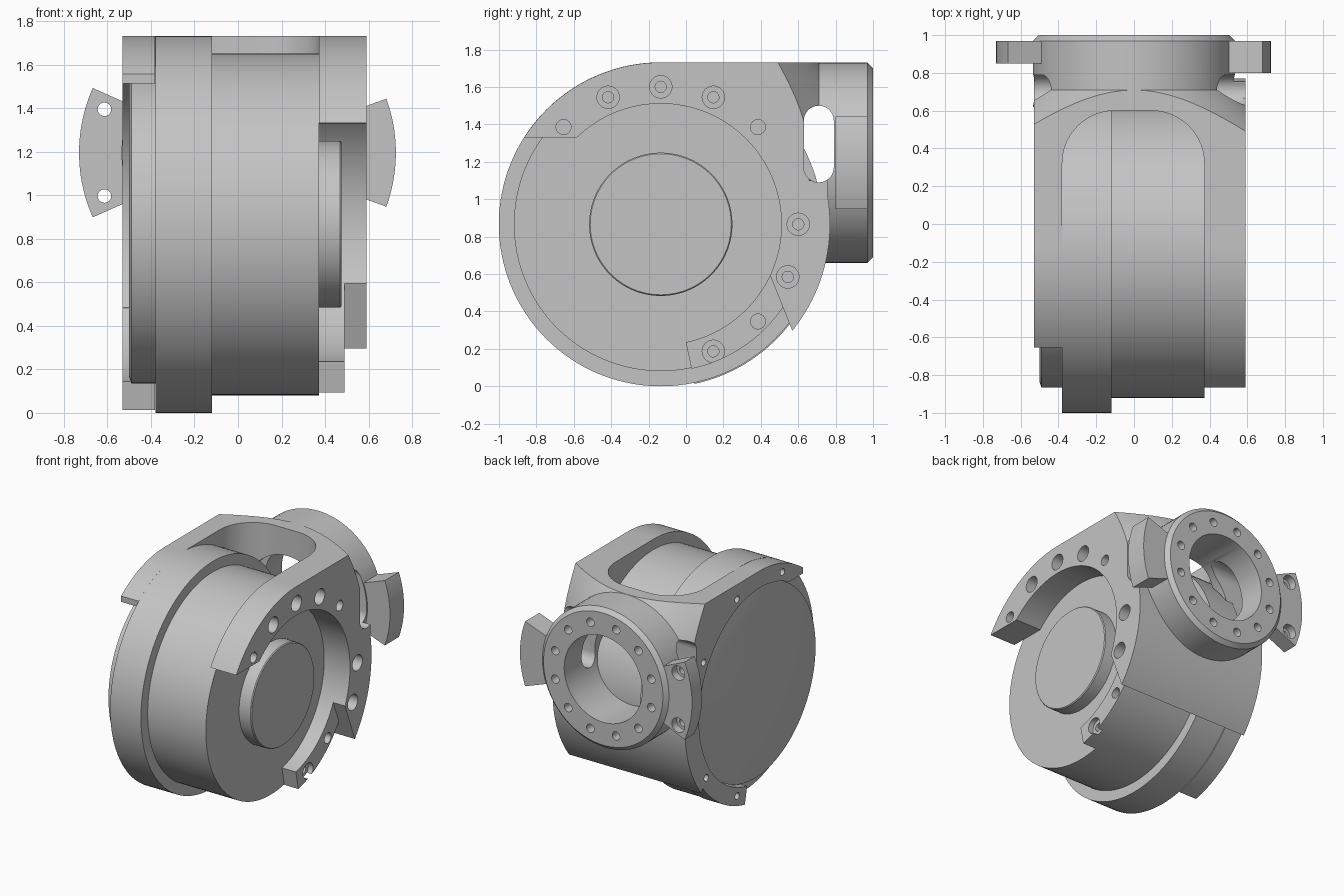
import bpy, bmesh, math
from mathutils import Vector

if "Cube" in bpy.data.objects:
    bpy.data.objects.remove(bpy.data.objects["Cube"], do_unlink=True)

grey = bpy.data.materials.new("machined grey")
grey.use_nodes = True
grey.diffuse_color = (0.55, 0.55, 0.55, 1)
grey.node_tree.nodes["Principled BSDF"].inputs["Base Color"].default_value = (0.55, 0.55, 0.55, 1)

CY, CZ = -0.135, 0.866      # drum axis, along x
RZ = 1.195                  # mount ring axis height, along y


def arc(cx, cy, r, a0, a1, n=48):
    return [(cx + r * math.cos(math.radians(a0 + (a1 - a0) * i / n)),
             cy + r * math.sin(math.radians(a0 + (a1 - a0) * i / n))) for i in range(n + 1)]


def disc(cx, cy, r, n=96):
    return arc(cx, cy, r, 0, 360, n)[:-1]


def sector(cx, cy, r0, r1, a0, a1):
    return arc(cx, cy, r1, a0, a1, 24) + arc(cx, cy, r0, a1, a0, 24)


def rect(a0, b0, a1, b1):
    return [(a0, b0), (a1, b0), (a1, b1), (a0, b1)]


def place(axis, p, t):
    a, b = p
    return {"x": (t, a, b), "y": (a, t, b), "z": (a, b, t)}[axis]


def solid(name, pieces):
    """Each piece is (axis, [(position, outline), ...]); outlines are lofted."""
    bm = bmesh.new()
    for axis, rings in pieces:
        loops = [[bm.verts.new(place(axis, p, t)) for p in pts] for t, pts in rings]
        n = len(loops[0])
        bm.faces.new(loops[0])
        bm.faces.new(loops[-1][::-1])
        for a, b in zip(loops, loops[1:]):
            for i in range(n):
                j = (i + 1) % n
                bm.faces.new((a[j], a[i], b[i], b[j]))
    bmesh.ops.recalc_face_normals(bm, faces=bm.faces)
    mesh = bpy.data.meshes.new(name)
    bm.to_mesh(mesh)
    bm.free()
    mesh.materials.append(grey)
    ob = bpy.data.objects.new(name, mesh)
    bpy.context.collection.objects.link(ob)
    return ob


def prism(axis, pts, lo, hi):
    return (axis, [(lo, pts), (hi, pts)])


def boolean(target, tool, op="DIFFERENCE"):
    tool.hide_render = True
    m = target.modifiers.new("bool", "BOOLEAN")
    m.operation, m.object, m.solver = op, tool, "EXACT"
    bpy.context.view_layer.objects.active = target
    bpy.ops.object.modifier_apply(modifier=m.name)
    bpy.data.objects.remove(tool, do_unlink=True)


def cut(target, *pieces):
    boolean(target, solid("cutter", pieces))


def add(target, *pieces):
    boolean(target, solid("addition", pieces), "UNION")


# Drum: flange, barrel, cap and boss on one axis
def drum_part(name, *steps):
    return solid(name, [("x", [(x, disc(CY, CZ, r, 128)) for x, r in steps])])


parts = [
    drum_part("drum_flange", (-0.38, 0.866), (-0.12, 0.866)),
    drum_part("drum_barrel", (-0.13, 0.785), (0.372, 0.785)),
    drum_part("drum_cap", (-0.50, 0.70), (-0.49, 0.73), (-0.37, 0.73)),
    drum_part("drum_boss", (0.36, 0.383), (0.468, 0.383), (0.475, 0.377)),
]

# Housing: open C profile across the full width
profile = (arc(CY, CZ, 0.865, 147.5, 90, 32) + [(0.75, 1.731)]
           + arc(CY, CZ, 0.905, 10, -39, 32) + arc(CY, CZ, 0.645, -25, 134, 64))
housing = solid("housing", [prism("x", profile, -0.53, 0.59)])

# Conical taper of the upper corners towards the mount ring
trim = solid("trim", [prism("x", rect(0.3, 1.1, 1.3, 2.0), -1, 1)])
boolean(trim, solid("cone", [("y", [(y, disc(0, RZ, r)) for y, r in
                                    ((0.2, 1.147), (0.71, 0.535), (1.5, 0.535))])]))
boolean(housing, trim)

# Mount ring with chamfered rim
add(housing, ("y", [(y, disc(0, RZ, r)) for y, r in
                    ((0.62, 0.535), (0.97, 0.535), (1.0, 0.505))]))

# Drum clearances, left plate opening and left tip
cut(housing, prism("x", disc(CY, CZ, 0.872, 128), -0.381, -0.11))
cut(housing, prism("x", disc(CY, CZ, 0.79, 128), -0.2, 0.371))
cut(housing, prism("x", disc(CY, CZ, 0.735, 128), -1, -0.37))
cut(housing, prism("x", rect(-1.2, 1.0, -0.3, 1.512), -1, -0.375))
cut(housing, prism("x", rect(-1.2, 1.0, -0.655, 2.0), -1, -0.375))

# Round-ended slot in the top
slot = ([(-0.38, -1.3), (0.372, -1.3)] + arc(0.092, 0.32, 0.28, 0, 90, 16)
        + arc(-0.1, 0.32, 0.28, 90, 180, 16))
cut(housing, prism("z", slot, CZ, 2))

# Ring bore and side windows
cut(housing, prism("y", disc(0, RZ, 0.33), 0.3, 1.2))
window = arc(0.71, 1.42, 0.08, 0, 180, 16) + arc(0.71, 1.17, 0.08, 180, 360, 16)
cut(housing, prism("x", window, -1, 1))

# Lower tails of both side plates
add(housing, prism("x", sector(CY, CZ, 0.645, 0.79, -78, -24), 0.372, 0.49))
add(housing, prism("x", sector(CY, CZ, 0.738, 0.872, -78, -30), -0.53, -0.381))


# Bolt holes, given by angle on a bolt circle
def holes(axis, cx, cy, circle, r, angles, lo, hi):
    return [prism(axis, disc(cx + circle * math.cos(math.radians(a)),
                             cy + circle * math.sin(math.radians(a)), r, 24), lo, hi)
            for a in angles]


plate_bolts = (112.5, 90, 67.5, 0, -22.5)
cut(housing, *holes("x", CY, CZ, 0.735, 0.06, plate_bolts, 0.50, 0.7),
    *holes("x", CY, CZ, 0.735, 0.04, (135, 45), 0.48, 0.7),
    *holes("x", CY, CZ, 0.735, 0.06, (-67.5,), 0.45, 0.7),
    *holes("x", CY, CZ, 0.735, 0.04, (-45,), 0.42, 0.7))
cut(housing, *holes("x", CY, CZ, 0.735, 0.03, plate_bolts + (-67.5,), 0.40, 0.7))
cut(housing, *holes("x", CY, CZ, 0.80, 0.026, (110, 70, 32, -36, -70), -0.7, -0.45))
cut(housing, *holes("y", 0, RZ, 0.42, 0.032, range(15, 375, 30), 0.90, 1.1))
parts.append(housing)

# Mounting ears either side of the ring
right_ear = solid("drilled_ear", [prism("y", sector(0, RZ, 0.53, 0.73, 156, 204), 0.85, 0.97)])
cut(right_ear, *holes("y", 0, RZ, 0.645, 0.055, (162, 198), 0.91, 1.1))
cut(right_ear, *holes("y", 0, RZ, 0.645, 0.031, (162, 198), 0.7, 1.1))
left_ear = solid("plain_ear", [prism("y", sector(0, RZ, 0.53, 0.725, -20, 20), 0.80, 0.97)])
parts += [right_ear, left_ear]

# Smooth curved surfaces, keep machined edges sharp
for ob in parts:
    bpy.ops.object.select_all(action="DESELECT")
    ob.select_set(True)
    bpy.context.view_layer.objects.active = ob
    bpy.ops.object.shade_smooth_by_angle(angle=math.radians(25))
